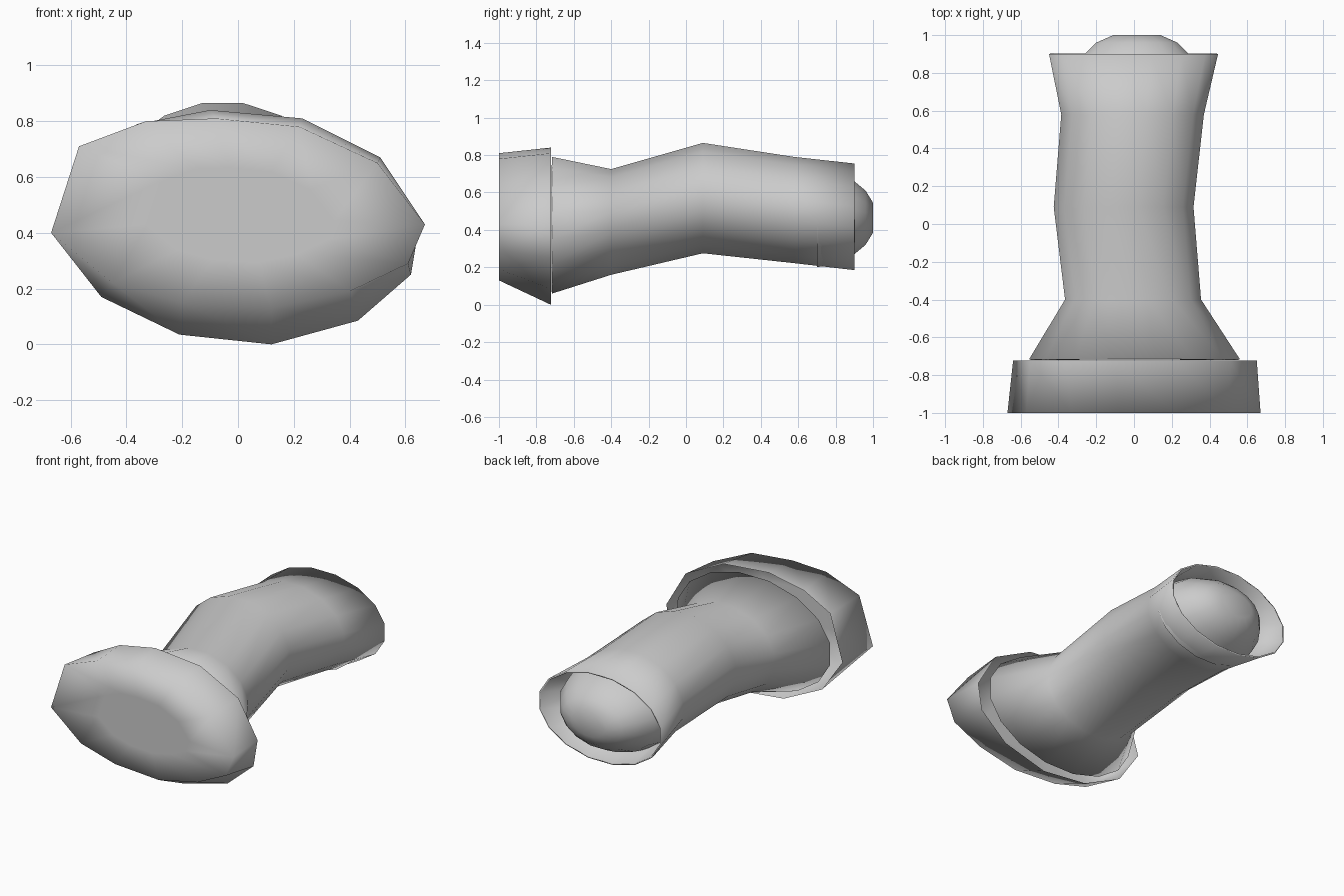
import bpy, bmesh, math

if "Cube" in bpy.data.objects:
    bpy.data.objects.remove(bpy.data.objects["Cube"])


def ellipse(cx, cz, rx, rz, sides=16):
    # flat-topped polygon whose extents reach rx and rz
    k = 1 / math.cos(math.pi / sides)
    pts = []
    for i in range(sides):
        a = 2 * math.pi * (i + 0.5) / sides
        pts.append((cx + k * rx * math.cos(a), cz + k * rz * math.sin(a)))
    return pts


def loft(name, rings, cap_start=False, cap_end=False):
    # rings: list of (y, [(x, z), ...]) from front to back
    bm = bmesh.new()
    loops = [[bm.verts.new((x, y, z)) for x, z in pts] for y, pts in rings]
    for a, b in zip(loops, loops[1:]):
        n = len(a)
        for i in range(n):
            j = (i + 1) % n
            bm.faces.new((a[i], b[i], b[j], a[j]))
    if cap_start:
        bm.faces.new(loops[0])
    if cap_end:
        bm.faces.new(loops[-1][::-1])
    for f in bm.faces:
        f.smooth = True
    mesh = bpy.data.meshes.new(name)
    bm.to_mesh(mesh)
    bm.free()
    obj = bpy.data.objects.new(name, mesh)
    bpy.context.collection.objects.link(obj)
    return obj


# Flared sleeve, open at both ends: y, x min, x max, z min, z max
sections = [
    (-0.715, -0.555, 0.56, 0.06, 0.79),
    (-0.40, -0.365, 0.355, 0.16, 0.725),
    (0.09, -0.425, 0.315, 0.275, 0.865),
    (0.58, -0.385, 0.37, 0.222, 0.79),
    (0.90, -0.45, 0.445, 0.185, 0.755),
]
sleeve = loft("sleeve", [
    (y, ellipse((x0 + x1) / 2, (z0 + z1) / 2, (x1 - x0) / 2, (z1 - z0) / 2))
    for y, x0, x1, z0, z1 in sections])
wall = sleeve.modifiers.new("wall", "SOLIDIFY")
wall.thickness = 0.01
wall.offset = -1

# Irregular front cap: closed flat face, open at the back
front = [(0.67, 0.43), (0.50, 0.65), (0.22, 0.78), (-0.08, 0.81),
         (-0.33, 0.80), (-0.57, 0.71), (-0.67, 0.40), (-0.45, 0.22),
         (-0.20, 0.15), (0.12, 0.13), (0.40, 0.19), (0.61, 0.29)]
back = [(0.65, 0.43), (0.51, 0.67), (0.23, 0.81), (-0.10, 0.84),
        (-0.36, 0.79), (-0.55, 0.69), (-0.64, 0.39), (-0.49, 0.17),
        (-0.21, 0.035), (0.12, 0.0), (0.43, 0.085), (0.62, 0.25)]
inner = [(0.02 + (x - 0.02) * 0.5, 0.46 + (z - 0.46) * 0.5) for x, z in front]
loft("front_cap", [(-1.0, inner), (-1.0, front), (-0.723, back)], cap_start=True)

# Rounded plug inside the back opening
plug = [(0.70, 0.375, 0.265), (0.80, 0.345, 0.245), (0.90, 0.275, 0.195),
        (0.96, 0.215, 0.145), (1.0, 0.125, 0.08)]
loft("end_plug", [(y, ellipse(0.015, 0.465, rx, rz)) for y, rx, rz in plug],
     cap_end=True)

# Keep the sleeve rims crisp
bpy.ops.object.select_all(action='DESELECT')
sleeve.select_set(True)
bpy.context.view_layer.objects.active = sleeve
bpy.ops.object.shade_smooth_by_angle(angle=math.radians(60))
